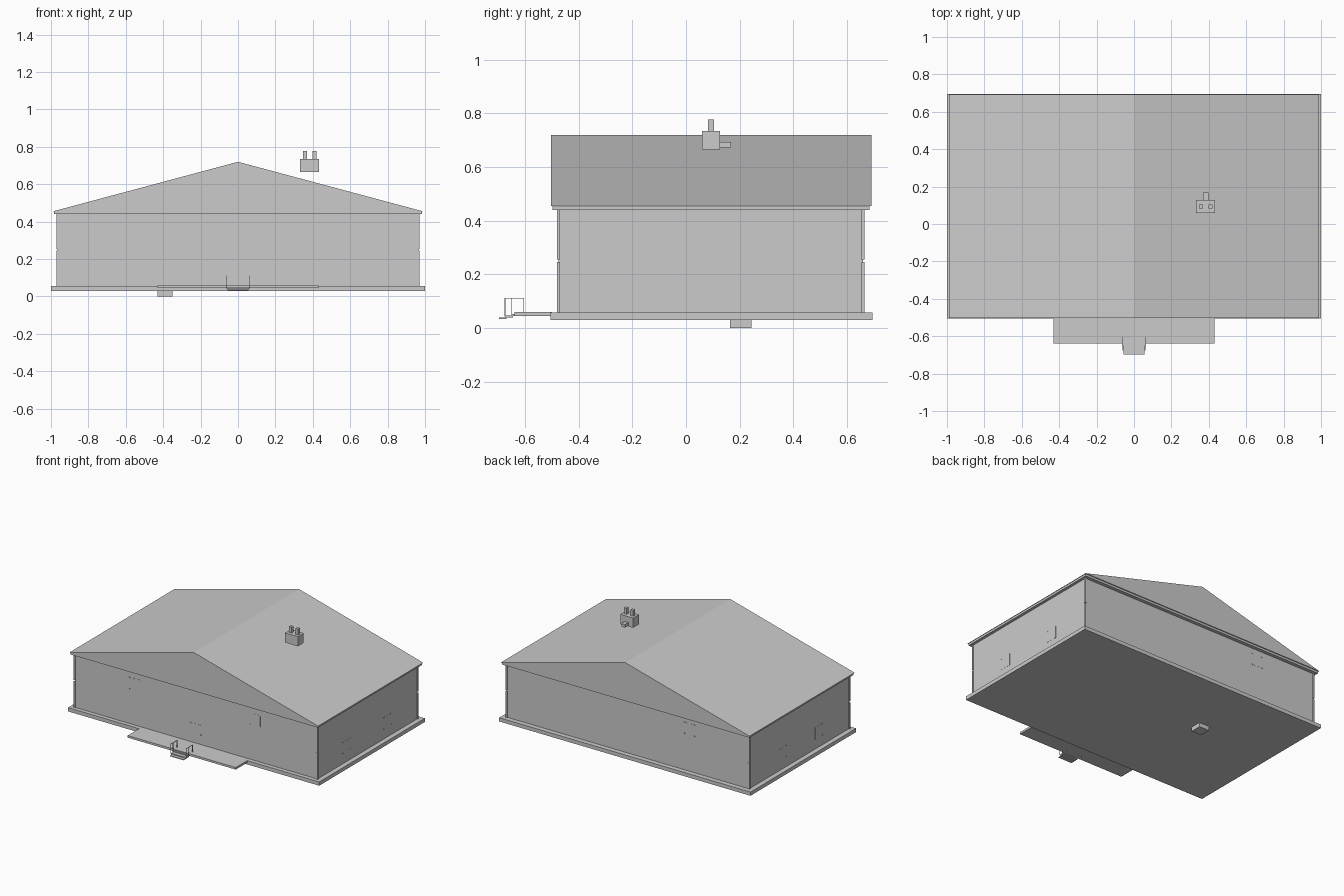
import bpy
import bmesh

cube = bpy.data.objects.get("Cube")
if cube:
    bpy.data.objects.remove(cube, do_unlink=True)

grey = bpy.data.materials.new("plain grey")
grey.use_nodes = True
colour = (0.6, 0.6, 0.6, 1)
grey.diffuse_color = colour
grey.node_tree.nodes["Principled BSDF"].inputs["Base Color"].default_value = colour


def finish(name, bm):
    bmesh.ops.recalc_face_normals(bm, faces=bm.faces)
    mesh = bpy.data.meshes.new(name)
    bm.to_mesh(mesh)
    bm.free()
    mesh.materials.append(grey)
    obj = bpy.data.objects.new(name, mesh)
    bpy.context.collection.objects.link(obj)
    return obj


def add_box(bm, x, y, z):
    """Box given by its (low, high) range on each axis."""
    verts = bmesh.ops.create_cube(bm, size=1)["verts"]
    for v in verts:
        v.co = [r[0] if c < 0 else r[1] for c, r in zip(v.co, (x, y, z))]


def boxes(name, *ranges):
    bm = bmesh.new()
    for r in ranges:
        add_box(bm, *r)
    return finish(name, bm)


def span(centre, half):
    return (centre - half, centre + half)


# Main body
WX, FRONT, BACK = 0.965, -0.475, 0.66
boxes("foundation_slab", ((-1, 1), (-0.505, 0.695), (0.03, 0.057)))
boxes("walls", ((-WX, WX), (FRONT, BACK), (0.057, 0.442)))
boxes("eaves_board", ((-0.985, 0.985), (-0.497, 0.685), (0.44, 0.455)))

# Gable roof, a triangle profile pulled from front to back
bm = bmesh.new()
profile = [bm.verts.new((x, -0.503, z)) for x, z in ((-0.99, 0.455), (0.99, 0.455), (0, 0.72))]
face = bm.faces.new(profile)
pulled = bmesh.ops.extrude_face_region(bm, geom=[face])["geom"]
for v in pulled:
    if isinstance(v, bmesh.types.BMVert):
        v.co.y = 0.692
finish("gable_roof", bm)

# Corner trim, in a lower and an upper length
trim = []
for x in (-WX, WX):
    for y in (FRONT, BACK):
        for z in ((0.057, 0.245), (0.255, 0.44)):
            trim.append((span(x, 0.006), span(y, 0.006), z))
boxes("corner_trim", *trim)

# Porch and steps
boxes("porch_deck", ((-0.43, 0.43), (-0.64, -0.5), (0.045, 0.06)))
boxes("porch_steps",
      ((-0.062, 0.062), (-0.65, -0.6), (0.045, 0.052)),
      ((-0.06, 0.06), (-0.675, -0.645), (0.038, 0.046)),
      ((-0.055, 0.055), (-0.697, -0.67), (0.033, 0.038)))

# Thin step railings on both sides
rails = []
for x in (-0.062, 0.062):
    side = span(x, 0.0015)
    for y in (-0.675, -0.65, -0.605):
        rails.append((side, span(y, 0.0015), (0.042, 0.112)))
    rails.append((side, (-0.676, -0.604), (0.109, 0.112)))
boxes("step_railings", *rails)

# Roof stack with two flues and a side duct
boxes("chimney_block", ((0.332, 0.434), (0.06, 0.127), (0.665, 0.735)))
for side, x in (("right", 0.359), ("left", 0.41)):
    boxes(side + "_flue", (span(x, 0.011), span(0.093, 0.011), (0.735, 0.777)))
boxes("chimney_duct", (span(0.383, 0.014), (0.127, 0.168), (0.672, 0.694)))

# Square pier under the slab
boxes("floor_pier", ((-0.43, -0.35), (0.165, 0.245), (0, 0.03)))


# Openings: a very thin panel with a small fitting at each corner
def opening(name, wall, centre, z, half_w, half_h):
    pieces = [(span(centre, half_w), span(z, half_h), 0.0008)]
    for s in (-1, 1):
        for t in (-1, 1):
            pieces.append((span(centre + s * half_w, 0.003), span(z + t * half_h, 0.003), 0.003))
    ranges = []
    for along, height, depth in pieces:
        if wall in ("front", "back"):
            ranges.append((along, span(FRONT if wall == "front" else BACK, depth), height))
        else:
            ranges.append((span(WX if wall == "left" else -WX, depth), along, height))
    boxes(name, *ranges)


for wall, centres, z in (("front", (-0.49, 0.47), 0.35), ("back", (-0.49,), 0.36),
                         ("left", (-0.145, 0.32), 0.17), ("right", (-0.13, 0.28), 0.17)):
    for i, c in enumerate(centres):
        opening(f"{wall}_window_{i + 1}", wall, c, z, 0.04, 0.04)

boxes("front_door", ((-0.06, 0.05), span(FRONT, 0.001), (0.06, 0.195)))
boxes("door_knob", (span(0.037, 0.004), span(FRONT, 0.004), span(0.125, 0.004)))
